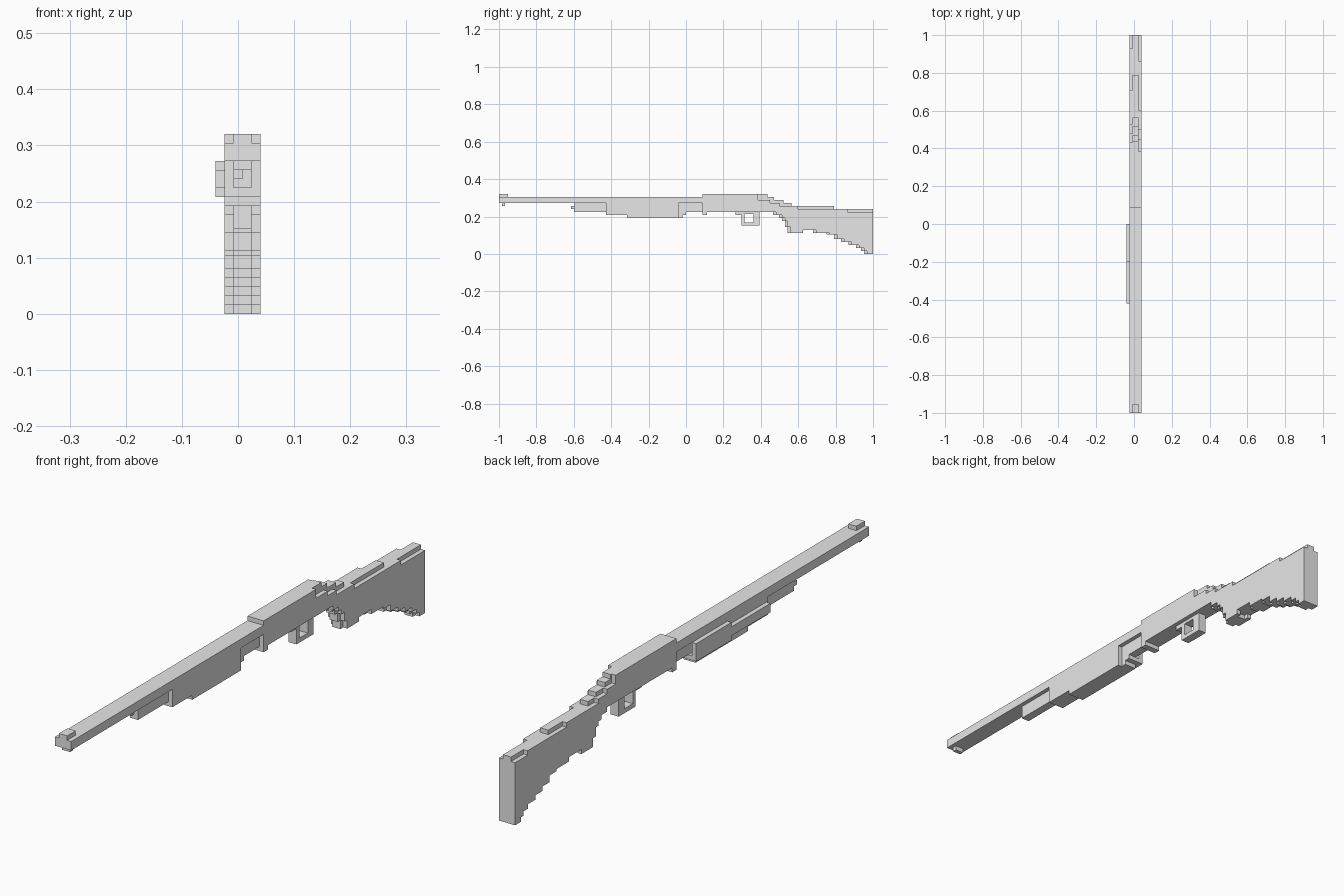
import bpy
import bmesh

cube = bpy.data.objects.get("Cube")
if cube:
    bpy.data.objects.remove(cube, do_unlink=True)

V = 0.016                                   # one block unit
L, IL, IR, R = -1.5 * V, -0.5 * V, 1.5 * V, 2.5 * V   # column edges across x

grey = bpy.data.materials.new("plain grey")
grey.use_nodes = True
colour = (0.8, 0.8, 0.8, 1)
grey.diffuse_color = colour
grey.node_tree.nodes["Principled BSDF"].inputs["Base Color"].default_value = colour


def slab(name, x0, x1, outline):
    """Extrude a closed (y, z) outline across x."""
    bm = bmesh.new()
    face = bm.faces.new([bm.verts.new((x0, y, z)) for y, z in outline])
    new = bmesh.ops.extrude_face_region(bm, geom=[face])["geom"]
    verts = [g for g in new if isinstance(g, bmesh.types.BMVert)]
    bmesh.ops.translate(bm, verts=verts, vec=(x1 - x0, 0, 0))
    bmesh.ops.recalc_face_normals(bm, faces=bm.faces)
    mesh = bpy.data.meshes.new(name)
    bm.to_mesh(mesh)
    bm.free()
    mesh.materials.append(grey)
    obj = bpy.data.objects.new(name, mesh)
    bpy.context.collection.objects.link(obj)
    return obj


def box(name, x0, x1, y0, y1, z0, z1):
    return slab(name, x0, x1, [(y0, z0), (y1, z0), (y1, z1), (y0, z1)])


def steps(start, runs):
    """Turn (end y, height in blocks) runs into a staircase line."""
    pts = []
    for end, h in runs:
        pts += [(start, h * V), (end, h * V)]
        start = end
    return pts


# Barrel with sight and lower stud
box("barrel", L, R, -1, 0.088, 17 * V, 19 * V)
box("front_sight", IL, IR, -1, -0.952, 19 * V, 20 * V)
box("barrel_stud", IL, IR, -0.984, -0.968, 16 * V, 17 * V)

# Magazine tube under the barrel
box("magazine_tube", IL, IR, -0.6, 0.088, 14 * V, 17 * V)
box("tube_tip", IL, IL + V, -0.616, -0.6, 15 * V, 16 * V)

# Sliding fore grip, with a raised rail on one side
slab("fore_grip", L, R, steps(-0.428, [(-0.316, 13), (-0.04, 12)])
     + [(-0.04, 17 * V), (-0.428, 17 * V)])
slab("fore_grip_tail", L, IR, steps(-0.04, [(-0.02, 12), (0, 13)])
     + [(0, 14 * V), (-0.04, 14 * V)])
box("grip_rail_front", L - V, L, -0.42, -0.2, 14 * V, 16 * V)
box("grip_rail_rear", L - V, L, -0.2, 0, 13 * V, 17 * V)

# Receiver and stock: three columns with their own staircase tops
bottom = [(0.112, 13), (0.464, 14), (0.496, 13), (0.512, 12), (0.528, 11),
          (0.544, 9), (0.61, 7), (0.68, 8), (0.75, 7), (0.79, 6.5), (0.83, 5),
          (0.87, 4), (0.91, 3), (0.936, 2), (0.952, 1), (1, 0)]
bottom_edge = [(y + V if 0.2 < y < 1 else y, z) for y, z in bottom]
centre_top = [(0.437, 20), (0.47, 19), (0.52, 18), (0.565, 17),
              (0.79, 16), (1, 15)]
left_top = [(0.384, 20), (0.45, 18), (0.5, 17), (0.6, 16), (0.864, 15), (1, 14)]
right_top = [(0.432, 20), (0.48, 18), (0.53, 17), (0.71, 16), (0.93, 15), (1, 14)]
for name, x0, x1, top, low in (
        ("stock_centre", IL, IR, centre_top, bottom),
        ("stock_left_side", IR, R, left_top, bottom_edge),
        ("stock_right_side", L, IL, right_top, bottom_edge)):
    slab(name, x0, x1, steps(0.088, low) + steps(0.088, top)[::-1])

# Trigger guard loop
box("guard_mount", IL, IR, 0.264, 0.296, 13 * V, 14 * V)
box("guard_front", IL, IR, 0.296, 0.312, 9.5 * V, 14 * V)
box("guard_rear", IL, IR, 0.36, 0.392, 9.5 * V, 14 * V)
box("guard_base", IL, IR, 0.312, 0.36, 9.5 * V, 10.5 * V)
box("guard_top", IL, IR, 0.312, 0.36, 13.3 * V, 14 * V)
